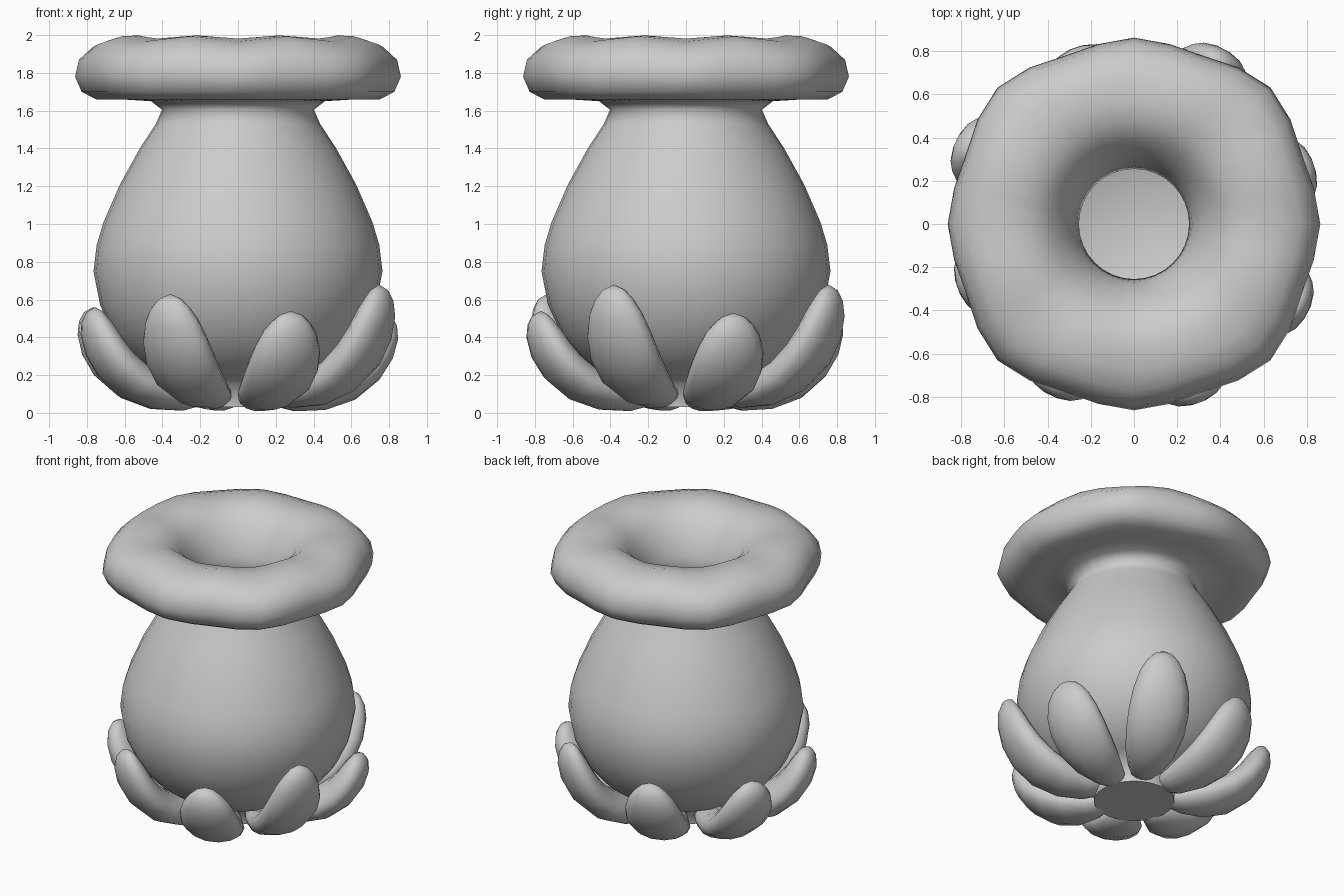
import bpy, bmesh, math
from mathutils import Vector

cube = bpy.data.objects.get("Cube")
if cube:
    bpy.data.objects.remove(cube, do_unlink=True)

GREY = (0.6, 0.6, 0.6, 1)
clay = bpy.data.materials.new("clay grey")
clay.use_nodes = True
clay.diffuse_color = GREY
clay.node_tree.nodes["Principled BSDF"].inputs["Base Color"].default_value = GREY


def skin(name, rings, start, end, angle):
    """Skin closed rings of points, with a pole at each end."""
    bm = bmesh.new()
    loops = [[bm.verts.new(p) for p in ring] for ring in rings]
    n = len(loops[0])
    for a, b in zip(loops, loops[1:]):
        for i in range(n):
            j = (i + 1) % n
            bm.faces.new((a[i], a[j], b[j], b[i]))
    for point, loop in ((start, loops[0]), (end, loops[-1])):
        pole = bm.verts.new(point)
        for i in range(n):
            bm.faces.new((pole, loop[i], loop[(i + 1) % n]))
    bmesh.ops.recalc_face_normals(bm, faces=bm.faces)
    mesh = bpy.data.meshes.new(name)
    bm.to_mesh(mesh)
    bm.free()
    mesh.materials.append(clay)
    obj = bpy.data.objects.new(name, mesh)
    bpy.context.collection.objects.link(obj)
    bpy.ops.object.select_all(action="DESELECT")
    obj.select_set(True)
    bpy.context.view_layer.objects.active = obj
    bpy.ops.object.shade_smooth_by_angle(angle=math.radians(angle))


# Pot: outer wall, rolled lip, funnel, then the hollow inside
OUTER = [(.26, .03), (.27, .155), (.41, .19), (.56, .3), (.66, .42), (.73, .57),
         (.765, .75), (.748, .89), (.712, 1.01), (.625, 1.21), (.52, 1.4),
         (.435, 1.53), (.402, 1.605), (.46, 1.65)]
LIP = [(.62, 1.66), (.75, 1.66), (.825, 1.7), (.86, 1.785), (.84, 1.88),
       (.77, 1.95), (.68, 1.98), (.58, 1.99), (.47, 1.97), (.385, 1.905)]
INNER = [(.31, 1.8), (.27, 1.7), (.255, 1.61), (.3, 1.53), (.42, 1.38),
         (.53, 1.19), (.62, 1.0), (.66, .75), (.62, .55), (.5, .38), (.3, .27)]
SEGMENTS = 32


def lathe_ring(r, z, wave):
    """Ring with eight soft lobes that puff up between the points."""
    ring = []
    for i in range(SEGMENTS):
        a = 2 * math.pi * i / SEGMENTS
        eight = math.cos(8 * a)
        rr = r * (1 + wave * (.021 * eight - .018 * math.cos(4 * a)))
        puff = .009 + .009 * min(1, max(0, (r - .6) / .15))
        zz = z - wave * puff * eight * max(0, (z - 1.7) / .28)
        ring.append((rr * math.cos(a), rr * math.sin(a), zz))
    return ring


rings = [lathe_ring(r, z, 0) for r, z in OUTER]
rings += [lathe_ring(r, z, min(1, max(0, (r - .4) / .2))) for r, z in LIP]
rings += [lathe_ring(r, z, 0) for r, z in INNER]
skin("pot", rings, (0, 0, .03), (0, 0, .23), 85)

# Leaf: radius, height, half width, half thickness along its spine
SPINE = [(.21, .105, .065, .05), (.32, .10, .115, .075), (.46, .13, .165, .095),
         (.60, .20, .195, .105), (.71, .31, .20, .105), (.775, .42, .185, .098),
         (.815, .53, .15, .085), (.83, .60, .11, .065), (.833, .65, .065, .04)]
SIDES = 14


def leaf(name, azimuth, height, reach):
    a = math.radians(azimuth)
    out = Vector((math.cos(a), math.sin(a), 0))
    side = Vector((-math.sin(a), math.cos(a), 0))
    up = Vector((0, 0, 1))
    stretch = (height - .02) / .66
    spots = [out * r * reach + up * (.02 + (z - .02) * stretch)
             for r, z, w, t in SPINE]
    rings = []
    for k, (r, z, w, t) in enumerate(SPINE):
        along = spots[min(k + 1, len(spots) - 1)] - spots[max(k - 1, 0)]
        normal = along.normalized().cross(side)
        rings.append([spots[k] + side * w * math.cos(2 * math.pi * i / SIDES)
                      + normal * t * math.sin(2 * math.pi * i / SIDES)
                      for i in range(SIDES)])
    tip = out * .83 * reach + up * height
    root = out * .18 + up * .1
    skin(name, rings, root, tip, 85)


# Eight leaves of uneven height and reach around the foot
LEAVES = [(18, .53, .98), (63, .68, 1.02), (108, .56, .96), (155, .56, 1.02),
          (200, .56, .97), (244, .63, .985), (290, .54, .985), (333, .68, 1.01)]
for number, (azimuth, height, reach) in enumerate(LEAVES, 1):
    leaf(f"leaf_{number}", azimuth, height, reach)
